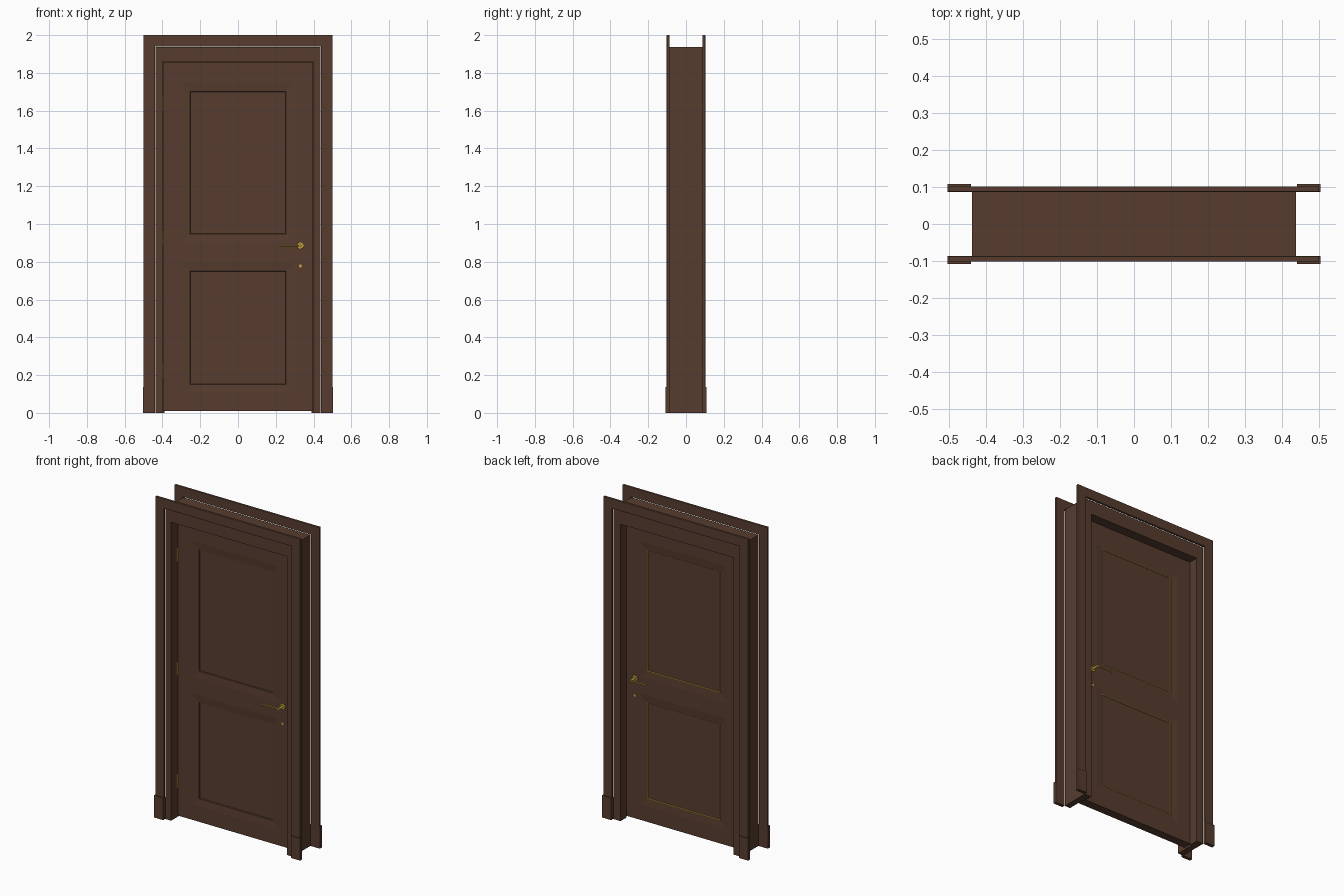
import bpy, bmesh
from mathutils import Vector

if "Cube" in bpy.data.objects:
    bpy.data.objects.remove(bpy.data.objects["Cube"])


def material(name, rgb):
    m = bpy.data.materials.new(name)
    m.diffuse_color = (*rgb, 1)
    m.use_nodes = True
    m.node_tree.nodes["Principled BSDF"].inputs["Base Color"].default_value = m.diffuse_color
    return m


WOOD = material("brown_wood", (0.095, 0.046, 0.028))
BRASS = material("brass", (0.55, 0.38, 0.05))


def finish(name, bm, mat, bevel=0, smooth=False):
    bmesh.ops.recalc_face_normals(bm, faces=bm.faces)
    me = bpy.data.meshes.new(name)
    bm.to_mesh(me)
    bm.free()
    me.materials.append(mat)
    ob = bpy.data.objects.new(name, me)
    bpy.context.collection.objects.link(ob)
    if bevel:
        mod = ob.modifiers.new("bevel", 'BEVEL')
        mod.width, mod.segments = bevel, 2
    if smooth:
        bpy.context.view_layer.objects.active = ob
        ob.select_set(True)
        bpy.ops.object.shade_smooth_by_angle()
        ob.select_set(False)
    return ob


def extrude_xz(name, pts, y0, y1, mat, bevel=0):
    """Outline in the front plane, extruded from y0 to y1."""
    bm = bmesh.new()
    f = bm.faces.new([bm.verts.new((x, y0, z)) for x, z in pts])
    new = bmesh.ops.extrude_face_region(bm, geom=[f])["geom"]
    for v in new:
        if isinstance(v, bmesh.types.BMVert):
            v.co.y = y1
    return finish(name, bm, mat, bevel)


def arch(xo, xi, zo, zi):
    return [(-xo, 0), (-xo, zo), (xo, zo), (xo, 0),
            (xi, 0), (xi, zi), (-xi, zi), (-xi, 0)]


def rect(x0, x1, z0, z1):
    return [(x0, z0), (x0, z1), (x1, z1), (x1, z0)]


def rod(name, a, b, r, segs=24, bevel=0):
    a, b = Vector(a), Vector(b)
    d = b - a
    bm = bmesh.new()
    bmesh.ops.create_cone(bm, cap_ends=True, segments=segs, radius1=r, radius2=r, depth=d.length)
    q = d.to_track_quat('Z', 'Y')
    for v in bm.verts:
        v.co = q @ v.co + (a + b) / 2
    return finish(name, bm, BRASS, bevel, True)


# Jamb lining with a door stop behind the leaf
extrude_xz("jamb_front", arch(0.438, 0.40, 1.938, 1.86), -0.088, 0.028, WOOD)
extrude_xz("jamb_back", arch(0.438, 0.39, 1.938, 1.85), 0.028, 0.088, WOOD)

# Casings and plinth blocks on both faces
for side, s in (("front", -1), ("back", 1)):
    extrude_xz("casing_" + side, arch(0.50, 0.44, 2.0, 1.94), s * 0.087, s * 0.102, WOOD, 0.002)
    for hand, h in (("left", -1), ("right", 1)):
        extrude_xz(f"plinth_{side}_{hand}", rect(*sorted((h * 0.44, h * 0.504)), 0, 0.138),
                   s * 0.087, s * 0.108, WOOD, 0.001)

# Door leaf with two recessed panels on each face
DOOR_F, DOOR_B = -0.027, 0.027
xs = [-0.396, -0.30, 0.30, 0.396]
zs = [0.01, 0.105, 0.797, 0.90, 1.748, 1.855]
bm = bmesh.new()
panels = []
grids = []
for y in (DOOR_F, DOOR_B):
    g = [[bm.verts.new((x, y, z)) for z in zs] for x in xs]
    grids.append(g)
    for i in range(3):
        for j in range(5):
            f = [g[i][j], g[i + 1][j], g[i + 1][j + 1], g[i][j + 1]]
            face = bm.faces.new(f if y < 0 else f[::-1])
            if i == 1 and j in (1, 3):
                panels.append(face)
f, b = grids
loops = []
for g in grids:
    loops.append([g[i][0] for i in range(3)] + [g[3][j] for j in range(5)]
                 + [g[i][5] for i in range(3, 0, -1)] + [g[0][j] for j in range(5, 0, -1)])
for k in range(len(loops[0])):
    n = (k + 1) % len(loops[0])
    bm.faces.new([loops[0][k], loops[1][k], loops[1][n], loops[0][n]])
bm.normal_update()
for thick, depth in ((0.046, -0.004), (0.003, -0.006)):
    bmesh.ops.inset_individual(bm, faces=panels, thickness=thick, depth=depth, use_even_offset=True)
finish("door_leaf", bm, WOOD)

# Thin brass beads around the panels on the back
for name, z0, z1 in (("lower", 0.151, 0.751), ("upper", 0.946, 1.702)):
    w = 0.003
    for part, r in (("left", (-0.251, -0.251 + w, z0, z1)), ("right", (0.251 - w, 0.251, z0, z1)),
                    ("bottom", (-0.251, 0.251, z0, z0 + w)), ("top", (-0.251, 0.251, z1 - w, z1))):
        extrude_xz(f"{name}_bead_{part}", rect(*r), 0.015, 0.0235, BRASS)

# Lever handles and keyhole covers on both faces
for side, s in (("front", -1), ("back", 1)):
    y = s * 0.027
    rod("rosette_" + side, (0.33, y, 0.885), (0.33, y + s * 0.007, 0.885), 0.018, 32, 0.002)
    rod("spindle_" + side, (0.33, y, 0.885), (0.33, y + s * 0.05, 0.885), 0.007)
    rod("lever_" + side, (0.336, y + s * 0.046, 0.885), (0.22, y + s * 0.046, 0.885), 0.0045, 16, 0.001)
    rod("keyhole_cover_" + side, (0.33, y, 0.778), (0.33, y + s * 0.005, 0.778), 0.008)

# Hinge barrels
for i, z in enumerate((0.225, 0.925, 1.635)):
    rod(f"hinge_{i + 1}", (-0.398, -0.029, z - 0.042), (-0.398, -0.029, z + 0.042), 0.004, 16)
